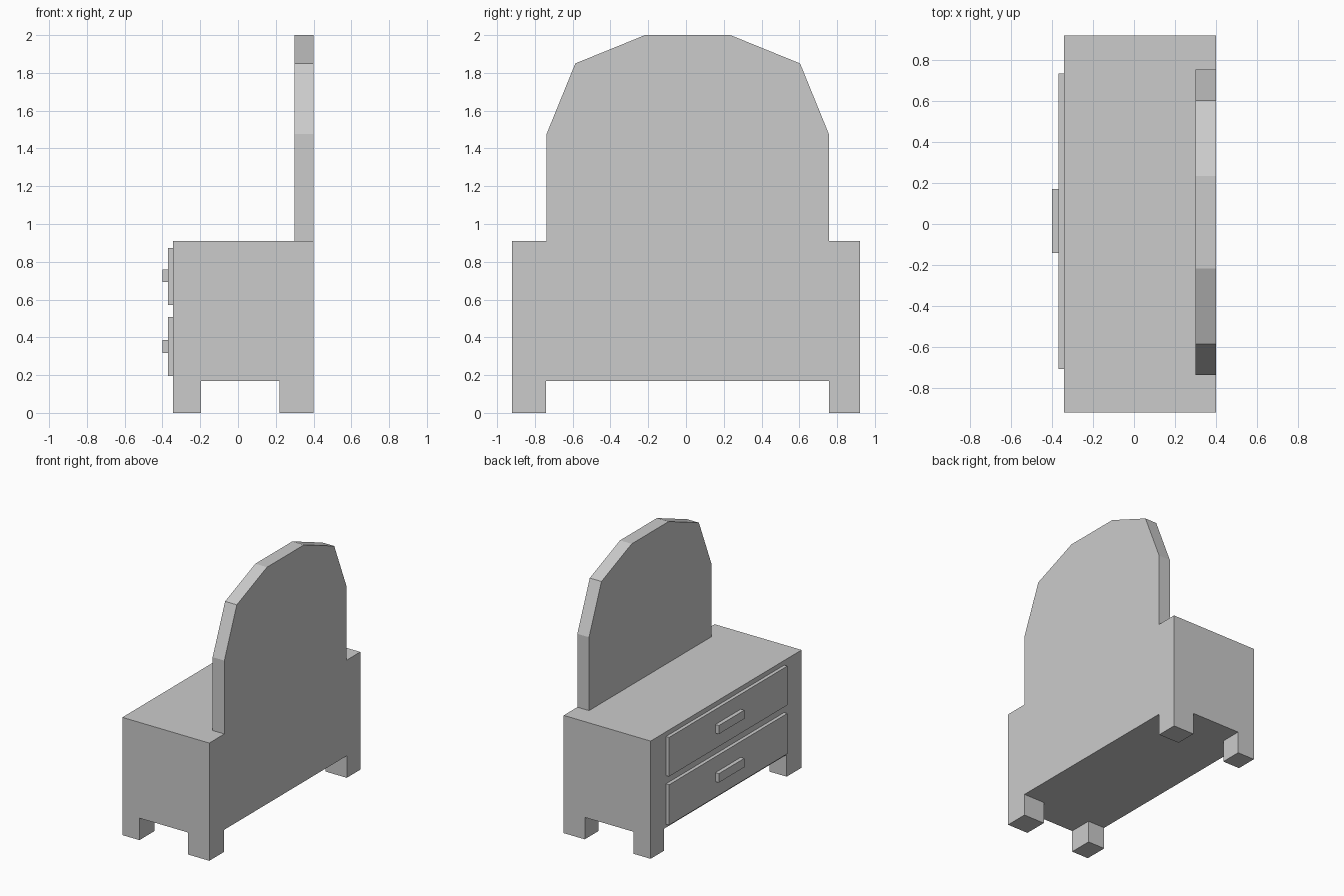
import bpy

if "Cube" in bpy.data.objects:
    bpy.data.objects.remove(bpy.data.objects["Cube"])


def prism(name, outline, x0, x1):
    """Extrude a (y, z) outline from x0 to x1."""
    n = len(outline)
    verts = [(x, y, z) for x in (x0, x1) for y, z in outline]
    faces = [tuple(reversed(range(n))), tuple(range(n, 2 * n))]
    faces += [(i, (i + 1) % n, n + (i + 1) % n, n + i) for i in range(n)]
    mesh = bpy.data.meshes.new(name)
    mesh.from_pydata(verts, [], faces)
    obj = bpy.data.objects.new(name, mesh)
    bpy.context.collection.objects.link(obj)
    return obj


def box(name, x, y, z):
    """Box from (min, max) ranges."""
    return prism(name, [(y[0], z[0]), (y[1], z[0]), (y[1], z[1]), (y[0], z[1])], *x)


# Cabinet body
box("cabinet", (-0.343, 0.40), (-0.922, 0.922), (0.17, 0.91))

# Four corner legs
for x_name, x in (("drawer_side", (-0.343, -0.197)), ("mirror_side", (0.22, 0.40))):
    for y_name, y in (("near", (-0.922, -0.74)), ("far", (0.757, 0.922))):
        box(f"leg_{x_name}_{y_name}", x, y, (0, 0.17))

# Two drawer fronts with bar handles
for name, z, grip in (("lower", (0.196, 0.508), (0.317, 0.386)),
                      ("upper", (0.572, 0.874), (0.692, 0.758))):
    box(f"{name}_drawer", (-0.37, -0.343), (-0.709, 0.735), z)
    box(f"{name}_handle", (-0.40, -0.37), (-0.141, 0.17), grip)

# Faceted arched mirror, symmetric about a slightly offset centre line
centre = 0.009
half = [(0.747, 0.91), (0.747, 1.477), (0.595, 1.85), (0.226, 2.0)]
arch = [(centre + y, z) for y, z in half] + [(centre - y, z) for y, z in reversed(half)]
prism("mirror_panel", arch, 0.30, 0.40)
